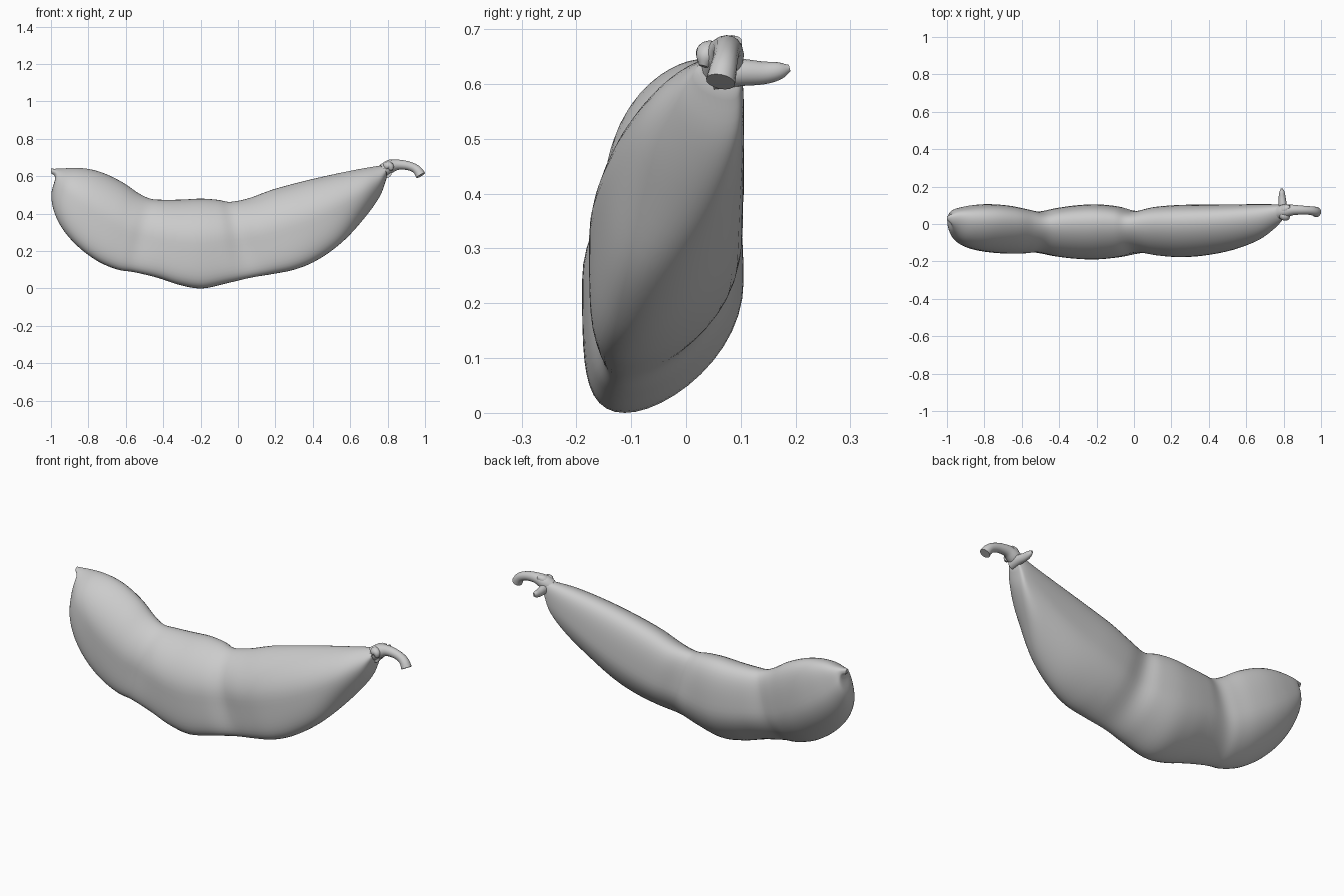
import bpy, bmesh, math
from mathutils import Vector

cube = bpy.data.objects.get("Cube")
if cube:
    bpy.data.objects.remove(cube, do_unlink=True)

material = bpy.data.materials.new("plain grey")
material.use_nodes = True
GREY = (0.6, 0.6, 0.6, 1)
material.diffuse_color = GREY
material.node_tree.nodes["Principled BSDF"].inputs["Base Color"].default_value = GREY


def smooth_path(rows, steps):
    """Catmull-Rom interpolation through rows of numbers."""
    rows = [Vector(row) for row in rows]
    padded = [rows[0] * 2 - rows[1]] + rows + [rows[-1] * 2 - rows[-2]]
    result = []
    for a, b, c, d in zip(padded, padded[1:], padded[2:], padded[3:]):
        for step in range(steps):
            t = step / steps
            result.append(b + (c - a) * (t / 2)
                          + (a * 2 - b * 5 + c * 4 - d) * (t * t / 2)
                          + (b * 3 - a - c * 3 + d) * (t ** 3 / 2))
    return result + [rows[-1]]


def loft(name, rings):
    """Skin a list of equal rings and close both ends."""
    bm = bmesh.new()
    loops = [[bm.verts.new(point) for point in ring] for ring in rings]
    count = len(loops[0])
    for first, second in zip(loops, loops[1:]):
        for i in range(count):
            j = (i + 1) % count
            bm.faces.new((first[i], first[j], second[j], second[i]))
    bm.faces.new(loops[0])
    bm.faces.new(loops[-1])
    bmesh.ops.recalc_face_normals(bm, faces=bm.faces)
    mesh = bpy.data.meshes.new(name)
    bm.to_mesh(mesh)
    bm.free()
    mesh.materials.append(material)
    obj = bpy.data.objects.new(name, mesh)
    bpy.context.collection.objects.link(obj)
    bpy.ops.object.select_all(action="DESELECT")
    obj.select_set(True)
    bpy.context.view_layer.objects.active = obj
    bpy.ops.object.shade_smooth_by_angle(angle=math.radians(50))
    return obj


def angles(count):
    return [math.tau * i / count for i in range(count)]


def pod_ring(section):
    """Oval whose top bends to the back and whose keel bends by its own lean."""
    top_x, top_z, keel_x, keel_z, front, back, keel_lean = section
    half_width = (back - front) / 2
    ring = []
    for angle in angles(48):
        up, side = math.cos(angle), math.sin(angle)
        blend = (1 + up) / 2
        lean = 0.36 * half_width if up > 0 else -keel_lean
        ring.append(Vector((keel_x + (top_x - keel_x) * blend,
                            (front + back) / 2 + lean * up * up
                            + half_width * side,
                            keel_z + (top_z - keel_z) * blend)))
    return ring


def tube(name, rows, flat=1.0):
    """Tapered tube; each row is x, y, z, radius."""
    path = smooth_path(rows, 5)
    centres = [row.to_3d() for row in path]
    rings = []
    for i, (centre, row) in enumerate(zip(centres, path)):
        tangent = centres[min(i + 1, len(path) - 1)] - centres[max(i - 1, 0)]
        turn = tangent.to_track_quat("Z", "Y")
        rings.append([centre + turn @ Vector((row[3] * flat * math.cos(a),
                                              row[3] * math.sin(a), 0))
                      for a in angles(16)])
    return loft(name, rings)


# Pod: top x, top z, keel x, keel z, front y, back y, keel lean
sections = [
    (-1, .64, -.998, .615, .02, .042, 0),
    (-.97, .64, -.978, .59, -.005, .055, 0),
    (-.93, .642, -.998, .5, -.045, .075, 0),
    (-.86, .645, -.98, .4, -.1, .09, .02),
    (-.78, .635, -.925, .3, -.133, .102, .04),
    (-.7, .609, -.84, .21, -.15, .106, .055),
    (-.61, .563, -.74, .14, -.158, .098, .06),
    (-.53, .508, -.64, .1, -.157, .08, .06),
    (-.465, .479, -.555, .087, -.152, .067, .06),
    (-.4, .474, -.43, .057, -.173, .085, .065),
    (-.3, .475, -.31, .018, -.186, .1, .07),
    (-.2, .48, -.19, 0, -.189, .105, .07),
    (-.11, .474, -.05, .03, -.176, .093, .07),
    (-.04, .463, .07, .058, -.152, .07, .07),
    (.06, .483, .19, .078, -.168, .092, .07),
    (.19, .53, .31, .103, -.177, .102, .068),
    (.35, .573, .43, .155, -.166, .104, .055),
    (.51, .61, .56, .25, -.136, .105, .035),
    (.66, .64, .675, .375, -.085, .106, -.01),
    (.75, .655, .757, .49, -.022, .105, -.025),
    (.79, .66, .795, .59, .02, .1, -.02),
]
loft("pod", [pod_ring(section) for section in smooth_path(sections, 5)])

# Stem that hooks downward with a flared, cut end
tube("stem", [
    (.775, .06, .63, .035), (.81, .07, .65, .036), (.85, .075, .661, .028),
    (.9, .074, .658, .024), (.94, .072, .645, .023),
    (.963, .068, .627, .025), (.977, .063, .604, .027),
])

# Collar of withered flaps where the stem meets the pod
tube("collar_spike", [
    (.795, .05, .62, .03), (.795, .1, .621, .025), (.792, .14, .62, .021),
    (.791, .17, .624, .016), (.79, .189, .629, .006),
], flat=.9)
tube("collar_front_flap", [
    (.79, .065, .64, .02), (.8, .045, .655, .024), (.815, .037, .65, .02),
    (.82, .032, .632, .008),
])
tube("collar_top_flap", [
    (.79, .06, .645, .025), (.81, .08, .667, .022), (.835, .093, .678, .01),
])
